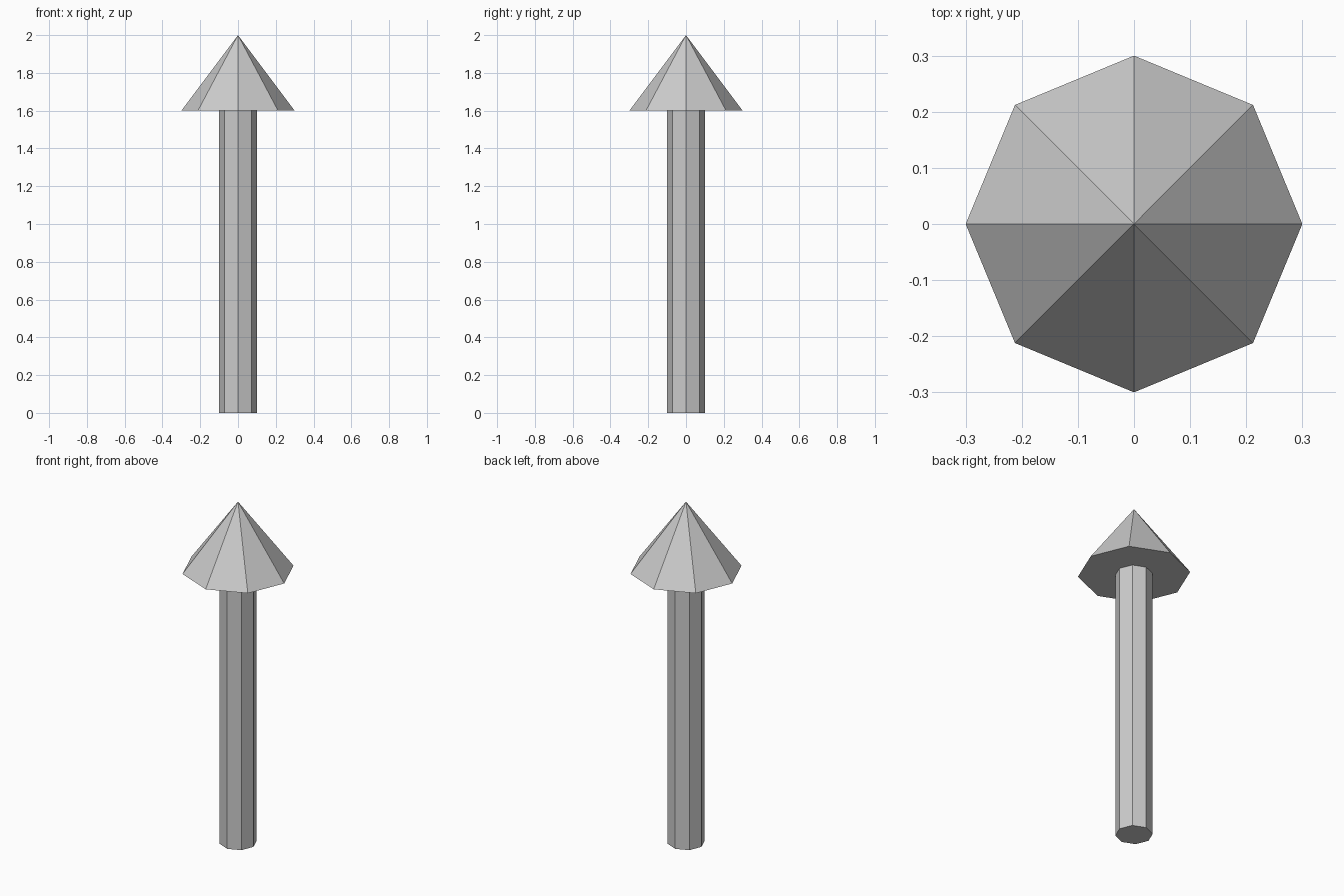
import bpy

if "Cube" in bpy.data.objects:
    bpy.data.objects.remove(bpy.data.objects["Cube"])

SIDES = 8
SHAFT_RADIUS, SHAFT_HEIGHT = 0.1, 1.6
HEAD_RADIUS, HEAD_HEIGHT = 0.3, 0.4

# Octagonal shaft standing on the ground
bpy.ops.mesh.primitive_cylinder_add(
    vertices=SIDES, radius=SHAFT_RADIUS, depth=SHAFT_HEIGHT,
    location=(0, 0, SHAFT_HEIGHT / 2))
bpy.context.object.name = "shaft"

# Eight-sided pointed head with a flat underside
bpy.ops.mesh.primitive_cone_add(
    vertices=SIDES, radius1=HEAD_RADIUS, radius2=0, depth=HEAD_HEIGHT,
    location=(0, 0, SHAFT_HEIGHT + HEAD_HEIGHT / 2))
bpy.context.object.name = "arrow_head"
